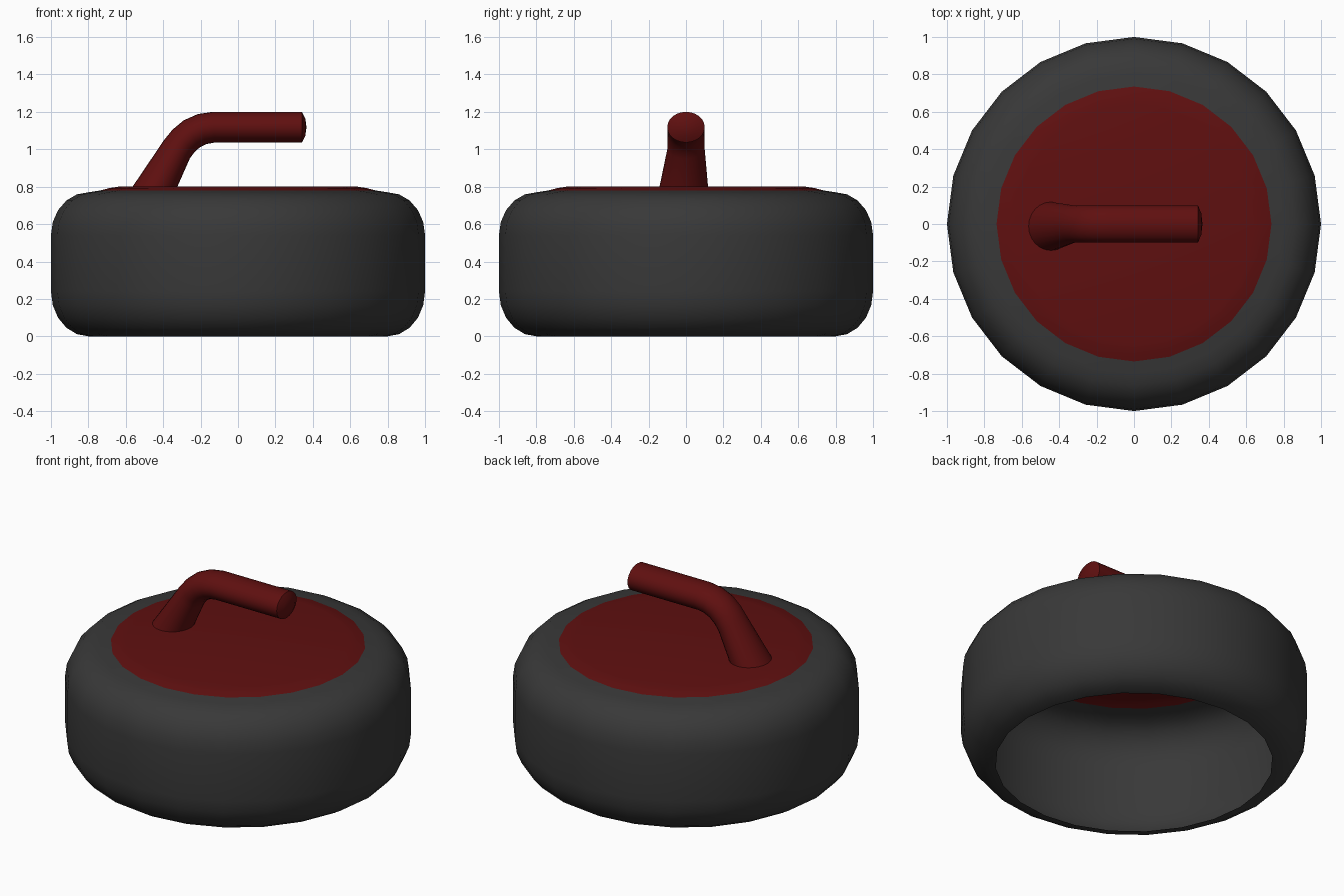
import bpy, bmesh, math

if "Cube" in bpy.data.objects:
    bpy.data.objects.remove(bpy.data.objects["Cube"])

SIDES = 24


def material(name, rgb):
    m = bpy.data.materials.new(name)
    m.diffuse_color = (*rgb, 1)
    m.use_nodes = True
    m.node_tree.nodes["Principled BSDF"].inputs["Base Color"].default_value = m.diffuse_color
    return m


granite = material("dark grey granite", (0.040, 0.040, 0.040))
red = material("dark red plastic", (0.115, 0.005, 0.005))


def loft(name, rings, mat, cap_end=None, angle=40):
    """Skin a list of closed rings; cap_end is an optional closing point."""
    bm = bmesh.new()
    vr = [[bm.verts.new(p) for p in ring] for ring in rings]
    n = len(vr[0])
    for a, b in zip(vr, vr[1:]):
        for i in range(n):
            j = (i + 1) % n
            bm.faces.new((a[i], a[j], b[j], b[i]))
    if cap_end:
        tip = bm.verts.new(cap_end)
        for i in range(n):
            bm.faces.new((vr[-1][i], vr[-1][(i + 1) % n], tip))
    me = bpy.data.meshes.new(name)
    bm.to_mesh(me)
    bm.free()
    me.materials.append(mat)
    ob = bpy.data.objects.new(name, me)
    bpy.context.collection.objects.link(ob)
    bpy.ops.object.select_all(action='DESELECT')
    bpy.context.view_layer.objects.active = ob
    ob.select_set(True)
    bpy.ops.object.shade_smooth_by_angle(angle=math.radians(angle))
    return ob


def circle(r, z):
    return [(r * math.cos(t), r * math.sin(t), z)
            for t in (2 * math.pi * i / SIDES for i in range(SIDES))]


# stone body: open underneath, rounded lower and upper shoulders
STEPS = 5
profile = []
for k in range(STEPS + 1):
    t = math.pi / 2 * k / STEPS
    profile.append((0.8 + 0.2 * math.sin(t), 0.24 - 0.24 * math.cos(t)))
for k in range(STEPS + 1):
    t = math.pi / 2 * k / STEPS
    profile.append((0.8 + 0.2 * math.cos(t), 0.54 + 0.23 * math.sin(t)))
profile.append((0.735, 0.78))
loft("stone_body", [circle(r, z) for r, z in profile], granite)

# red top disc with a soft rim
loft("top_disc", [circle(0.735, 0.78), circle(0.69, 0.792), circle(0.64, 0.8)],
     red, cap_end=(0, 0, 0.8))

# handle: sections as (outer x, z), (inner x, z), half width, y offset
sections = [
    ((-0.565, 0.798), (-0.325, 0.798), 0.130, -0.012),
    ((-0.395, 1.050), (-0.258, 0.950), 0.100, 0),
    ((-0.350, 1.105), (-0.235, 0.982), 0.100, 0),
    ((-0.290, 1.155), (-0.205, 1.010), 0.100, 0),
    ((-0.215, 1.188), (-0.168, 1.028), 0.100, 0),
    ((-0.135, 1.200), (-0.125, 1.036), 0.100, 0),
    ((0.342, 1.200), (0.342, 1.036), 0.100, 0),
]


def section(outer, inner, half, y0):
    ring = []
    for i in range(SIDES):
        t = 2 * math.pi * i / SIDES
        f = (1 + math.cos(t)) / 2
        ring.append((inner[0] + (outer[0] - inner[0]) * f,
                     y0 - half * math.sin(t),
                     inner[1] + (outer[1] - inner[1]) * f))
    return ring


rings = [section(*s) for s in sections]
# slightly domed handle tip
rings.append(section((0.360, 1.165), (0.360, 1.071), 0.057, 0))
loft("handle", rings, red, cap_end=(0.366, 0, 1.118))
